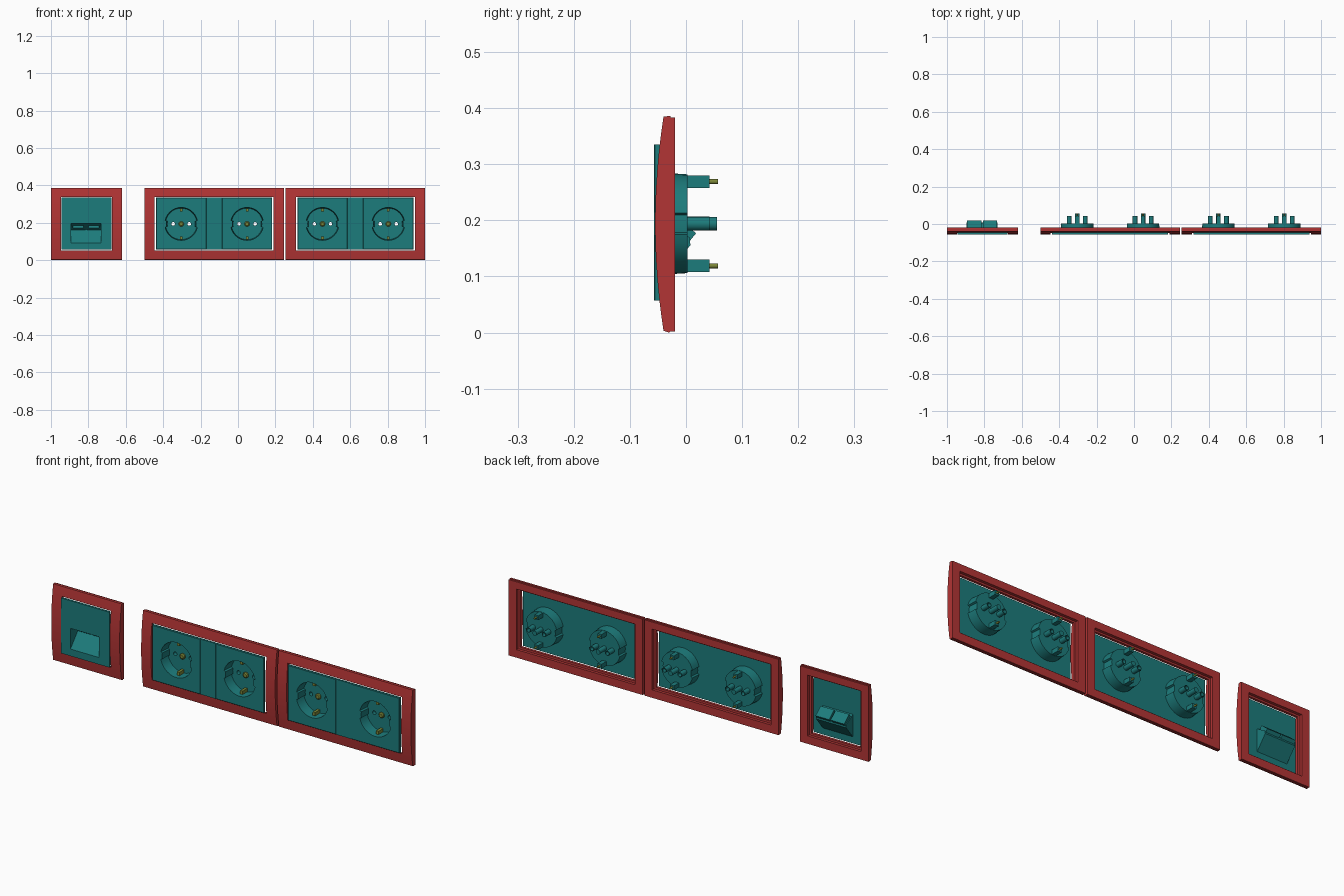
import bpy, bmesh, math

if "Cube" in bpy.data.objects:
    bpy.data.objects.remove(bpy.data.objects["Cube"])


def material(name, rgb):
    m = bpy.data.materials.new(name)
    m.diffuse_color = (*rgb, 1)
    m.use_nodes = True
    m.node_tree.nodes["Principled BSDF"].inputs["Base Color"].default_value = m.diffuse_color
    return m


RED = material("frame_red", (0.45, 0.035, 0.035))
TEAL = material("insert_teal", (0.012, 0.2, 0.2))
OLIVE = material("contact_olive", (0.2, 0.24, 0.04))
ZC = 0.194


def finish(name, bm, mat):
    bmesh.ops.recalc_face_normals(bm, faces=bm.faces)
    me = bpy.data.meshes.new(name)
    bm.to_mesh(me)
    bm.free()
    ob = bpy.data.objects.new(name, me)
    bpy.context.collection.objects.link(ob)
    me.materials.append(mat)
    return ob


def activate(ob):
    bpy.ops.object.select_all(action='DESELECT')
    ob.select_set(True)
    bpy.context.view_layer.objects.active = ob


def loft(name, loops, mat, cap=True):
    """Skin point loops; cap the ends, or join last to first."""
    bm = bmesh.new()
    rings = [[bm.verts.new(p) for p in lp] for lp in loops]
    n = len(rings[0])
    pairs = list(zip(rings, rings[1:])) + ([] if cap else [(rings[-1], rings[0])])
    for a, b in pairs:
        for i in range(n):
            j = (i + 1) % n
            bm.faces.new((a[i], a[j], b[j], b[i]))
    if cap:
        bm.faces.new(rings[0])
        bm.faces.new(rings[-1])
    return finish(name, bm, mat)


def prism(name, profile, x0, x1, mat):
    return loft(name, [[(x, y, z) for y, z in profile] for x in (x0, x1)], mat)


def box(name, x0, x1, y0, y1, z0, z1, mat):
    return prism(name, [(y0, z0), (y1, z0), (y1, z1), (y0, z1)], x0, x1, mat)


def ring(cx, cz, r, y, n=16):
    return [(cx + r * math.cos(2 * math.pi * i / n), y,
             cz + r * math.sin(2 * math.pi * i / n)) for i in range(n)]


def cylinder(name, cx, cz, r, y0, y1, mat):
    return loft(name, [ring(cx, cz, r, y0), ring(cx, cz, r, y1)], mat)


def boolean(ob, other, op='DIFFERENCE'):
    activate(ob)
    mod = ob.modifiers.new("cut", 'BOOLEAN')
    mod.operation, mod.solver, mod.object = op, 'EXACT', other
    bpy.ops.object.modifier_apply(modifier=mod.name)
    bpy.data.objects.remove(other)


def smooth(ob):
    activate(ob)
    bpy.ops.object.shade_smooth_by_angle(angle=math.radians(25))


# Bowed frame with an opening and a rebate behind it
def frame(name, x0, x1):
    prof = [(-0.02, 0.002), (-0.028, 0.002), (-0.03, 0.0)]
    for i in range(17):
        t = -1 + i / 8
        prof.append((-0.055 + 0.015 * t * t, ZC + 0.191 * t))
    prof += [(-0.028, 0.386), (-0.028, 0.383), (-0.02, 0.383)]
    ob = prism(name, prof, x0, x1, RED)
    boolean(ob, box("hole", x0 + 0.054, x1 - 0.054, -0.1, 0.1, 0.053, 0.338, RED))
    boolean(ob, box("rebate", x0 + 0.042, x1 - 0.042, -0.034, 0.1, 0.042, 0.347, RED))
    smooth(ob)


# Angles around the socket well, doubled up where the side keys step inward
step = 360 / 32
ANGLES = sorted([k * step for k in range(32)] + [12.5, 167.5, 192.5, 347.5])


def well(cx, r, y, key=0.009):
    out = []
    for a in ANGLES:
        off = min(a % 180, 180 - a % 180)
        rr = r - key if off < 12 else r
        out.append((cx + rr * math.cos(math.radians(a)), y,
                    ZC + rr * math.sin(math.radians(a))))
    return out


def square(cx, hx, hz, y):
    out = []
    for a in ANGLES:
        c, s = math.cos(math.radians(a)), math.sin(math.radians(a))
        m = max(abs(c), abs(s))
        out.append((cx + hx * c / m, y, ZC + 0.002 + hz * s / m))
    return out


# Socket: plate with recessed well, tubes, clips and screw
def socket(tag, cx):
    ob = loft("socket_" + tag, [
        well(cx, 0.084, -0.004), well(cx, 0.088, -0.057),
        square(cx, 0.132, 0.137, -0.057), square(cx, 0.134, 0.139, -0.055),
        square(cx, 0.134, 0.139, -0.046),
        well(cx, 0.091, -0.046), well(cx, 0.088, 0.003)], TEAL)
    for s, side in ((-1, "left"), (1, "right")):
        px = cx + s * 0.043
        boolean(ob, cylinder("pin_hole", px, ZC, 0.0095, -0.03, 0.03, TEAL))
        tube = loft(f"pin_tube_{side}_{tag}", [
            ring(px, ZC, 0.0095, 0.0), ring(px, ZC, 0.0095, 0.042),
            ring(px, ZC, 0.0125, 0.042), ring(px, ZC, 0.0125, 0.0)], TEAL, cap=False)
        smooth(tube)
    smooth(ob)
    for s, side in ((-1, "lower"), (1, "upper")):
        ez = ZC + s * 0.075
        box(f"earth_block_{side}_{tag}", cx - 0.011, cx + 0.011, 0.001, 0.042,
            ez - 0.011, ez + 0.011, TEAL)
        smooth(cylinder(f"earth_tip_{side}_{tag}", cx, ez, 0.0045, 0.041, 0.057, OLIVE))
        z0, z1 = sorted((ZC + s * 0.066, ZC + s * 0.083))
        box(f"earth_clip_{side}_{tag}", cx - 0.007, cx + 0.007, -0.042, -0.003, z0, z1, OLIVE)
    smooth(loft("screw_" + tag, [ring(cx, ZC, 0.009, -0.014), ring(cx, ZC, 0.014, -0.01),
                                 ring(cx, ZC, 0.014, 0.002)], OLIVE))
    smooth(cylinder("screw_tube_" + tag, cx, ZC, 0.012, 0.001, 0.055, TEAL))


# Two double socket units
for side, x0, x1 in (("left", -0.5, 0.245), ("right", 0.255, 1.0)):
    frame("double_frame_" + side, x0, x1)
    mid = (x0 + x1) / 2
    socket(side + "_a", mid - 0.176)
    socket(side + "_b", mid + 0.176)
    box("filler_strip_" + side, mid - 0.042, mid + 0.042, -0.056, -0.046,
        ZC - 0.137, ZC + 0.141, TEAL)

# Single data outlet: plate with a sloped pocket
frame("single_frame", -1.0, -0.62)
X0, X1 = -0.892, -0.733
plate = box("data_plate", -0.944, -0.676, -0.057, -0.046, ZC - 0.137, ZC + 0.141, TEAL)
boolean(plate, prism("pocket_shell", [(-0.05, 0.085), (0.008, 0.156), (0.006, 0.17),
                                      (-0.05, 0.205)], X0 - 0.004, X1 + 0.004, TEAL), 'UNION')
boolean(plate, prism("pocket", [(-0.07, 0.092), (-0.057, 0.092), (0.003, 0.163),
                                (-0.05, 0.196), (-0.07, 0.196)], X0, X1, TEAL))

# Two jacks angled out of the pocket roof
xm = (X0 + X1) / 2
slot = [(-0.014, 0.166), (-0.036, 0.18), (-0.026, 0.2), (-0.004, 0.186)]
for a, b, side in ((X0, xm - 0.004, "left"), (xm + 0.004, X1, "right")):
    jack = prism("jack_" + side, [(0.004, 0.16), (0.018, 0.177), (-0.022, 0.211),
                                  (-0.038, 0.189)], a, b, TEAL)
    for ob in (plate, jack):
        boolean(ob, prism("jack_slot", slot, a + 0.01, b - 0.01, TEAL))
